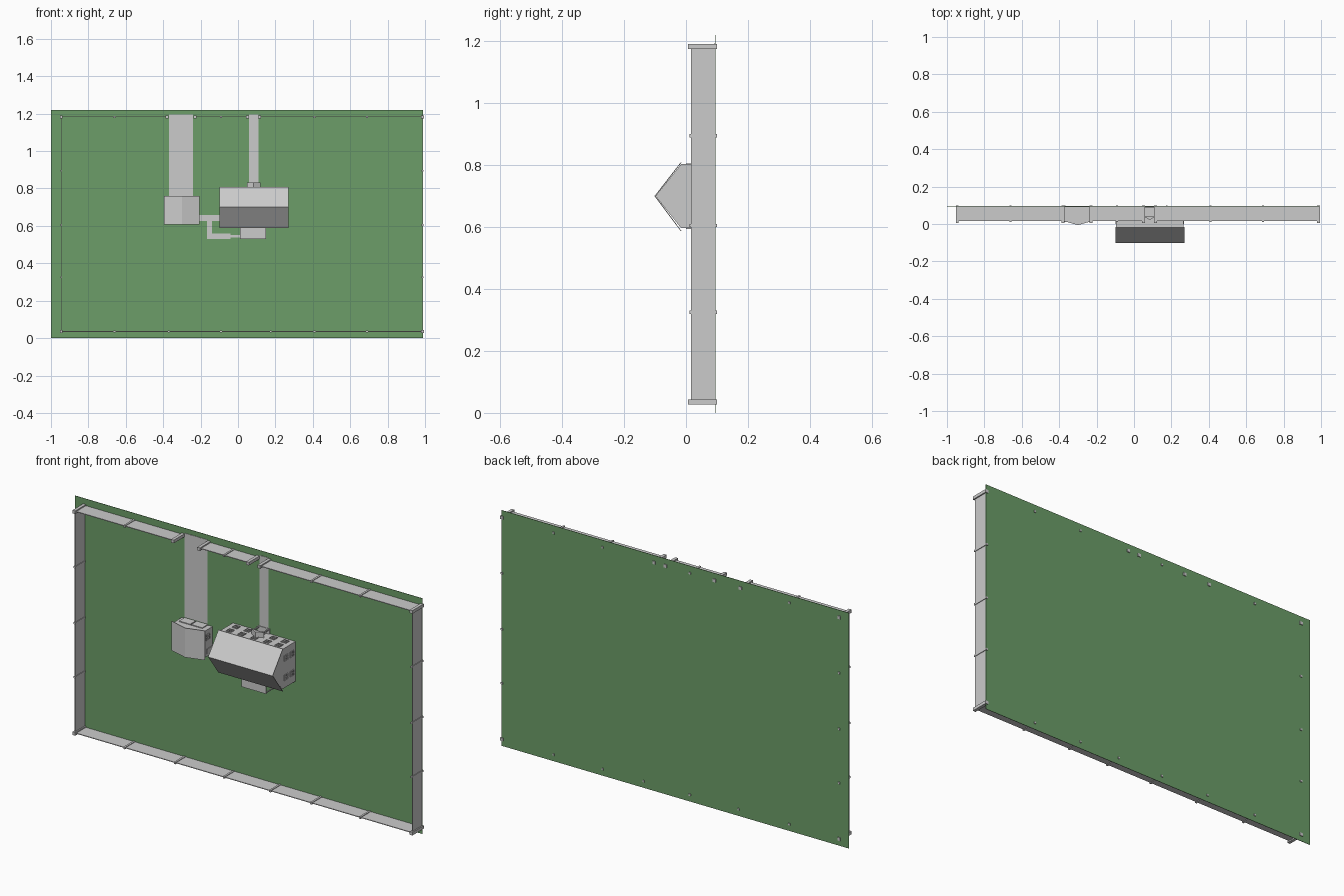
import bpy, bmesh

if "Cube" in bpy.data.objects:
    bpy.data.objects.remove(bpy.data.objects["Cube"])

# The plot stands upright: the ground lies at y = 0.095 and building "up" is -y
G = 0.095


def material(name, rgb):
    m = bpy.data.materials.new(name)
    m.diffuse_color = (*rgb, 1)
    m.use_nodes = True
    m.node_tree.nodes["Principled BSDF"].inputs["Base Color"].default_value = m.diffuse_color
    return m


GREY = material("light grey", (0.6, 0.6, 0.6))
GREEN = material("lawn green", (0.15, 0.34, 0.14))


def finish(name, bm, mat=GREY):
    bmesh.ops.recalc_face_normals(bm, faces=bm.faces[:])
    me = bpy.data.meshes.new(name)
    bm.to_mesh(me)
    bm.free()
    me.materials.append(mat)
    ob = bpy.data.objects.new(name, me)
    bpy.context.collection.objects.link(ob)
    return ob


def add_box(bm, x0, x1, y0, y1, z0, z1):
    vs = bmesh.ops.create_cube(bm, size=1)["verts"]
    for v in vs:
        v.co.x = x0 if v.co.x < 0 else x1
        v.co.y = y0 if v.co.y < 0 else y1
        v.co.z = z0 if v.co.z < 0 else z1


def boxes(name, items, mat=GREY):
    bm = bmesh.new()
    for b in items:
        add_box(bm, *b)
    return finish(name, bm, mat)


def prism(name, pts, vec, mat=GREY):
    """Extrude a closed profile of 3D points along a vector."""
    bm = bmesh.new()
    f = bm.faces.new([bm.verts.new(p) for p in pts])
    r = bmesh.ops.extrude_face_region(bm, geom=[f])
    bmesh.ops.translate(bm, vec=vec, verts=[v for v in r["geom"] if isinstance(v, bmesh.types.BMVert)])
    if f.is_valid and all(len(e.link_faces) < 2 for e in f.edges):
        bm.faces.new(list(reversed(f.verts)))
    return finish(name, bm, mat)


# Lawn
boxes("lawn", [(-1, 0.99, G - 0.001, G + 0.001, 0, 1.22)], GREEN)

# Fence: panels between posts, with a driveway gap and a path gap at the top
L, R, B, T = -0.945, 0.987, 0.035, 1.183
side_z = [B, 0.325, 0.605, 0.895, T]
bottom_x = [L, -0.66, -0.37, -0.09, 0.175, 0.41, 0.69, R]
top_runs = [[L, -0.66, -0.38], [-0.23, -0.09, 0.05], [0.115, 0.41, 0.69, R]]
t = 0.0018
panels = [(x - t, x + t, 0.016, G, B, T) for x in (L, R)]
panels.append((L, R, 0.016, G, B - t, B + t))
panels += [(r[0], r[-1], 0.016, G, T - t, T + t) for r in top_runs]
boxes("fence_panels", panels)

posts = []


def post(x, z, big=False):
    w, top = (0.008, 0.006) if big else (0.005, 0.011)
    posts.append((x - w, x + w, top, 0.1, z - w, z + w))


for z in side_z[1:-1]:
    post(L, z)
    post(R, z)
for x in bottom_x:
    post(x, B, x in (L, R))
for run in top_runs:
    for x in run:
        post(x, T, x in (run[0], run[-1]))
boxes("fence_posts", posts)

# Driveway, front path, side path and patio
boxes("driveway", [(-0.37, -0.24, G - 0.003, G, 0.76, 1.195)])
boxes("front_path", [(0.06, 0.11, G - 0.003, G, 0.8, 1.195)])
boxes("side_path", [(-0.205, -0.095, G - 0.003, G, 0.625, 0.658),
                    (-0.165, -0.14, G - 0.003, G, 0.53, 0.625),
                    (-0.14, -0.04, G - 0.003, G, 0.53, 0.558),
                    (-0.04, 0.01, G - 0.003, G, 0.537, 0.55)])
boxes("patio", [(0.01, 0.15, G - 0.005, G, 0.53, 0.6)])

# House body with gables facing left and right
X0, X1, Z0, Z1, ZM = -0.095, 0.264, 0.597, 0.803, 0.7
EAVE, RIDGE = -0.016, -0.098
prism("house_walls", [(X0, G, Z0), (X0, EAVE, Z0), (X0, RIDGE, ZM), (X0, EAVE, Z1), (X0, G, Z1)],
      (X1 - X0, 0, 0))
prism("house_roof", [(-0.1, EAVE - 0.002, 0.588), (-0.1, -0.102, ZM), (-0.1, EAVE - 0.002, 0.808),
                     (-0.1, EAVE + 0.001, 0.808), (-0.1, -0.098, ZM), (-0.1, EAVE + 0.001, 0.588)],
      (0.369, 0, 0))


def window(axis, wall, sign, c, y, w=0.03, h=0.03):
    """Frame strips and cross bars on a wall whose outward direction is +/- axis."""
    d, s = 0.003, 0.0025
    strips = [(c - w / 2 + k * (w - s) / 2, c - w / 2 + k * (w - s) / 2 + s, y - h / 2, y + h / 2) for k in range(3)]
    strips += [(c - w / 2, c + w / 2, y - h / 2 + k * (h - s) / 2, y - h / 2 + k * (h - s) / 2 + s) for k in range(3)]
    a, b = sorted((wall, wall + sign * d))
    return [(p, q, r, u, a, b) if axis == "z" else (a, b, r, u, p, q) for p, q, r, u in strips]


house_windows = []
for y in (0.015, 0.064):
    for z in (0.65, 0.75):
        house_windows += window("x", X1, 1, z, y)
        house_windows += window("x", X0, -1, z, y)
    for x in (-0.055, 0.012, 0.158, 0.225):
        house_windows += window("z", Z1, 1, x, y)
    for x in (-0.055, 0.225):
        house_windows += window("z", Z0, -1, x, y)
house_windows += window("z", Z1, 1, 0.085, 0.015)
boxes("house_windows", house_windows)

# Front porch with door, step, columns and canopy
boxes("front_door", [(0.07, 0.1, 0.045, G, Z1, Z1 + 0.003)])
boxes("front_porch", [(0.05, 0.118, G - 0.006, G, Z1, 0.83),
                      (0.053, 0.059, 0.042, G, 0.822, 0.828),
                      (0.109, 0.115, 0.042, G, 0.822, 0.828)])
prism("porch_canopy", [(0.049, 0.042, Z1), (0.084, 0.022, Z1), (0.119, 0.042, Z1)], (0, 0, 0.028))

# Rear balcony over the patio
boxes("rear_balcony", [(0.01, 0.15, 0.016, 0.02, 0.53, Z0),
                       (0.012, 0.017, 0.02, G, 0.532, 0.537),
                       (0.143, 0.148, 0.02, G, 0.532, 0.537)])
boxes("patio_doors", [(0.045, 0.079, 0.045, G, Z0 - 0.003, Z0), (0.081, 0.115, 0.045, G, Z0 - 0.003, Z0)])

# Garage with a shallow gable roof
prism("garage_walls", [(-0.388, G, 0.615), (-0.388, 0.021, 0.615), (-0.3, -0.003, 0.615),
                       (-0.212, 0.021, 0.615), (-0.212, G, 0.615)], (0, 0, 0.138))
prism("garage_roof", [(-0.395, 0.021, 0.608), (-0.3, -0.006, 0.608), (-0.205, 0.021, 0.608),
                      (-0.205, 0.024, 0.608), (-0.3, -0.003, 0.608), (-0.395, 0.024, 0.608)], (0, 0, 0.152))
boxes("garage_doors", [(-0.372, -0.308, 0.048, G, 0.753, 0.757), (-0.302, -0.238, 0.048, G, 0.753, 0.757)])
boxes("garage_side_door", [(-0.212, -0.209, 0.045, G, 0.63, 0.655)])
boxes("garage_windows", window("x", -0.212, 1, 0.715, 0.055) + window("x", -0.388, -1, 0.685, 0.055))
